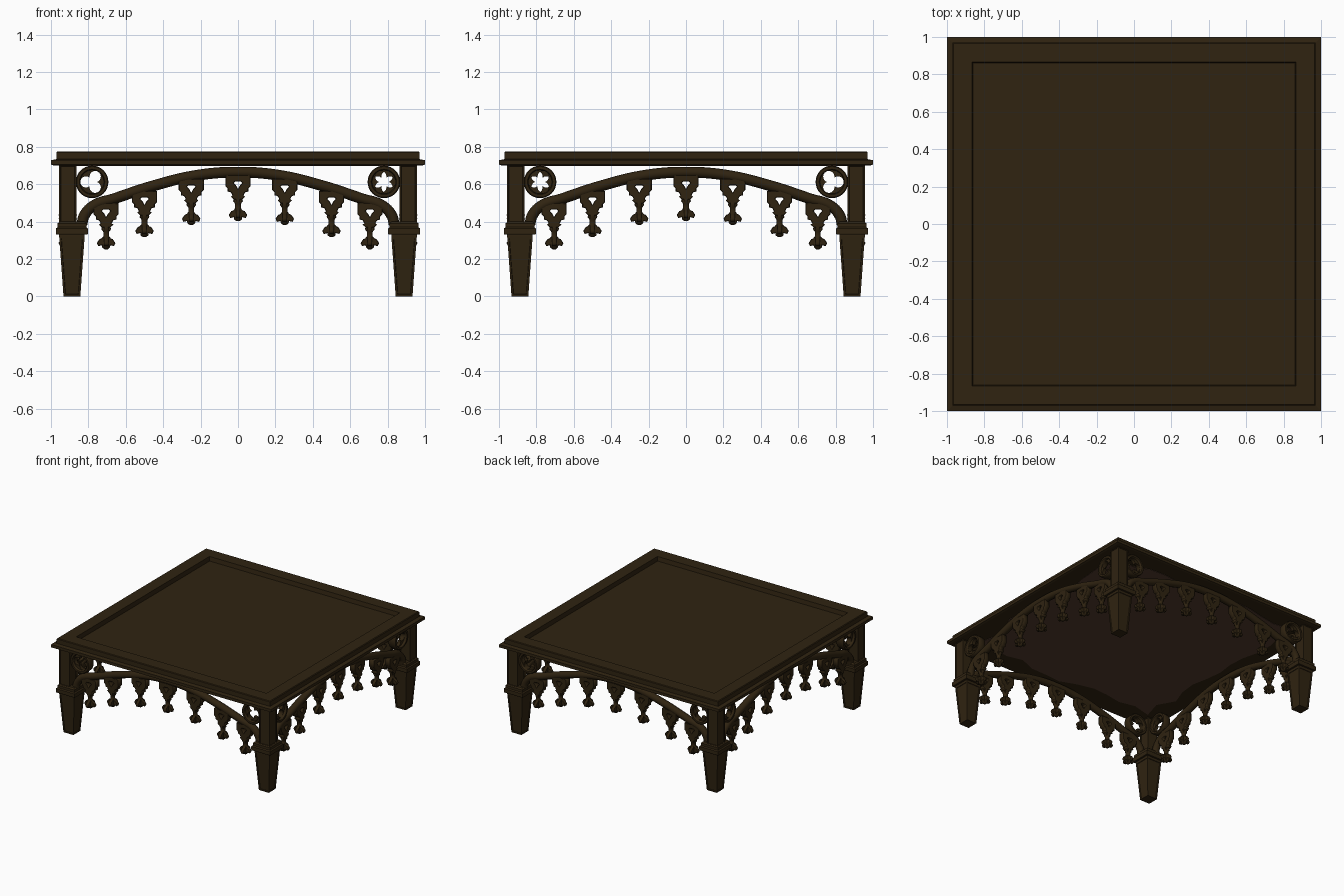
import bpy, bmesh, math, random
from mathutils import Matrix, Vector

if "Cube" in bpy.data.objects:
    bpy.data.objects.remove(bpy.data.objects["Cube"])

random.seed(4)


def material(name, col):
    m = bpy.data.materials.new(name)
    m.diffuse_color = (*col, 1)
    m.use_nodes = True
    m.node_tree.nodes["Principled BSDF"].inputs["Base Color"].default_value = m.diffuse_color
    return m


WOOD = material("dark_oak", (0.029, 0.017, 0.0055))
UNDER = material("underside_brown", (0.085, 0.044, 0.026))


def add(name, mesh, matrix=Matrix(), mat=WOOD):
    ob = bpy.data.objects.new(name, mesh)
    bpy.context.collection.objects.link(ob)
    if not mesh.materials:
        mesh.materials.append(mat)
    ob.matrix_world = matrix
    return ob


def loft(name, rings, panel=0.0):
    """Stack of square rings (z, half width), optionally with sunk side panels."""
    bm = bmesh.new()
    loops = [[bm.verts.new((sx * h, sy * h, z)) for sx, sy in ((-1, -1), (1, -1), (1, 1), (-1, 1))]
             for z, h in rings]
    tall = []
    for a, b in zip(loops, loops[1:]):
        for i in range(4):
            j = (i + 1) % 4
            f = bm.faces.new((a[i], a[j], b[j], b[i]))
            if abs(a[0].co.z - b[0].co.z) > 0.2:
                tall.append(f)
    bm.faces.new(loops[0][::-1])
    bm.faces.new(loops[-1])
    bm.normal_update()
    if panel:
        bmesh.ops.inset_individual(bm, faces=tall, thickness=panel, depth=0)
        bmesh.ops.inset_individual(bm, faces=tall, thickness=0.003, depth=-0.004)
    me = bpy.data.meshes.new(name)
    bm.to_mesh(me)
    bm.free()
    return me


def curve_mesh(name, splines, extrude=0.0, bevel=0.0, tube=False):
    """Filled 2D outline with holes, or a round tube along a path, as a mesh."""
    cu = bpy.data.curves.new(name, 'CURVE')
    cu.dimensions = '3D' if tube else '2D'
    cu.fill_mode = 'FULL' if tube else 'BOTH'
    cu.extrude, cu.bevel_depth = extrude, bevel
    cu.bevel_resolution = 2 if tube else 0
    cu.use_fill_caps = tube
    for pts in splines:
        s = cu.splines.new('BEZIER' if tube else 'POLY')
        s.use_cyclic_u = not tube
        tgt = s.bezier_points if tube else s.points
        tgt.add(len(pts) - 1)
        for p, (x, y) in zip(tgt, pts):
            if tube:
                p.co = (x, y, 0)
                p.handle_left_type = p.handle_right_type = 'AUTO'
            else:
                p.co = (x, y, 0, 1)
    ob = bpy.data.objects.new(name, cu)
    bpy.context.collection.objects.link(ob)
    dg = bpy.context.evaluated_depsgraph_get()
    me = bpy.data.meshes.new_from_object(ob.evaluated_get(dg))
    bpy.data.objects.remove(ob)
    return me


def circle(r, n=32):
    return [(r * math.cos(2 * math.pi * i / n), r * math.sin(2 * math.pi * i / n)) for i in range(n)]


def trefoil(d=0.033, r=0.030, n=60):
    """Outline of three overlapping circles."""
    pts = []
    for i in range(n):
        a = 2 * math.pi * i / n
        best = 0.008
        for k in range(3):
            c = a - 2 * math.pi * k / 3
            q = r * r - (d * math.sin(c)) ** 2
            if q >= 0:
                best = max(best, d * math.cos(c) + math.sqrt(q))
        pts.append((best * math.cos(a), best * math.sin(a)))
    return pts


def mirrored(half):
    return half + [(-x, y) for x, y in reversed(half)]


# Table top: stepped edge with a sunken centre panel
add("table_top", loft("table_top", [
    (0.70, 0.985), (0.705, 1.0), (0.728, 1.0), (0.734, 0.97), (0.77, 0.97), (0.775, 0.965),
    (0.775, 0.865), (0.74, 0.86)]))

# Underside patch with an irregular edge
bm = bmesh.new()
vs = []
for k in range(4):
    for i in range(12):
        t = -0.82 + 1.64 * i / 12
        d = 0.84 + random.uniform(-0.05, 0.05)
        if i == 0:
            t, d = -0.84, 0.84
        vs.append(bm.verts.new(Matrix.Rotation(k * math.pi / 2, 3, 'Z') @ Vector((t, -d, 0.697))))
f = bm.faces.new(vs)
ext = bmesh.ops.extrude_face_region(bm, geom=[f])
for v in ext["geom"]:
    if isinstance(v, bmesh.types.BMVert):
        v.co.z = 0.702
bmesh.ops.triangulate(bm, faces=bm.faces[:])
bmesh.ops.recalc_face_normals(bm, faces=bm.faces[:])
me = bpy.data.meshes.new("underside_patch")
bm.to_mesh(me)
bm.free()
add("underside_patch", me, mat=UNDER)

# Shared meshes
foot = loft("leg", [(0, 0.045), (0.32, 0.068), (0.33, 0.068), (0.33, 0.083), (0.337, 0.086), (0.363, 0.086),
                    (0.37, 0.077), (0.39, 0.077), (0.40, 0.065)], panel=0.014)
post = loft("post", [(0.39, 0.047), (0.705, 0.047)], panel=0.012)
half_arch = [(-0.835, 0.385), (-0.822, 0.432), (-0.775, 0.483), (-0.66, 0.523), (-0.45, 0.592), (-0.22, 0.647)]
arch = curve_mesh("arch", [half_arch + [(0, 0.664)] + [(-x, z) for x, z in reversed(half_arch)]],
                  bevel=0.029, tube=True)
rim = curve_mesh("roundel_rim", [circle(0.082), circle(0.068)], 0.027, 0.005)
web = curve_mesh("roundel_web", [circle(0.07), trefoil()], 0.014)

# Pendant: pierced bracket above, knot and leafy finial below
bracket = mirrored([(0.064, 0.02), (0.064, -0.035), (0.052, -0.047), (0.052, -0.062), (0.036, -0.066),
                    (0.026, -0.085), (0.034, -0.092), (0.02, -0.105)])
pierce = mirrored([(0.016, -0.008), (0.027, -0.018), (0.012, -0.035), (0.003, -0.052)])
pend_top = curve_mesh("pendant_bracket", [bracket, pierce], 0.020, 0.003)
finial = mirrored([(0.016, -0.09), (0.023, -0.115), (0.012, -0.13), (0.012, -0.155), (0.024, -0.168),
                   (0.034, -0.172), (0.046, -0.19), (0.040, -0.203), (0.020, -0.198), (0.018, -0.212),
                   (0.008, -0.22)])
pend_low = curve_mesh("pendant_finial", [finial], 0.009, 0.003)

# Smooth only the round arch
for p in arch.polygons:
    p.use_smooth = True

UP = Matrix.Rotation(math.pi / 2, 4, 'X')
pendants = [(0, 0.625), (0.25, 0.605), (0.5, 0.54), (0.705, 0.475)]
for k, side in enumerate(("front", "right", "back", "left")):
    R = Matrix.Rotation(k * math.pi / 2, 4, 'Z')
    # Leg and post at one corner per side
    add(side + "_leg", foot, R @ Matrix.Translation((-0.888, -0.888, 0)))
    add(side + "_post", post, R @ Matrix.Translation((-0.91, -0.91, 0)))
    add(side + "_arch", arch, R @ Matrix.Translation((0, -0.91, 0)) @ UP)
    for s in (-1, 1):
        # Trefoil roundels in the spandrels; two of them are turned round
        T = R @ Matrix.Translation((s * 0.78, -0.91, 0.612)) @ UP
        outward = (s > 0) != ((side, s) in (("back", -1), ("left", 1)))
        add(side + "_roundel_rim", rim, T)
        add(side + "_roundel_web", web, T @ Matrix.Rotation(0 if outward else math.pi, 4, 'Z'))
        for x, z in pendants:
            if x == 0 and s > 0:
                continue
            P = R @ Matrix.Translation((s * x, -0.91, z)) @ UP
            add(side + "_pendant_bracket", pend_top, P)
            add(side + "_pendant_finial", pend_low, P)
            add(side + "_pendant_finial_cross", pend_low, P @ Matrix.Rotation(math.pi / 2, 4, 'Y'))
